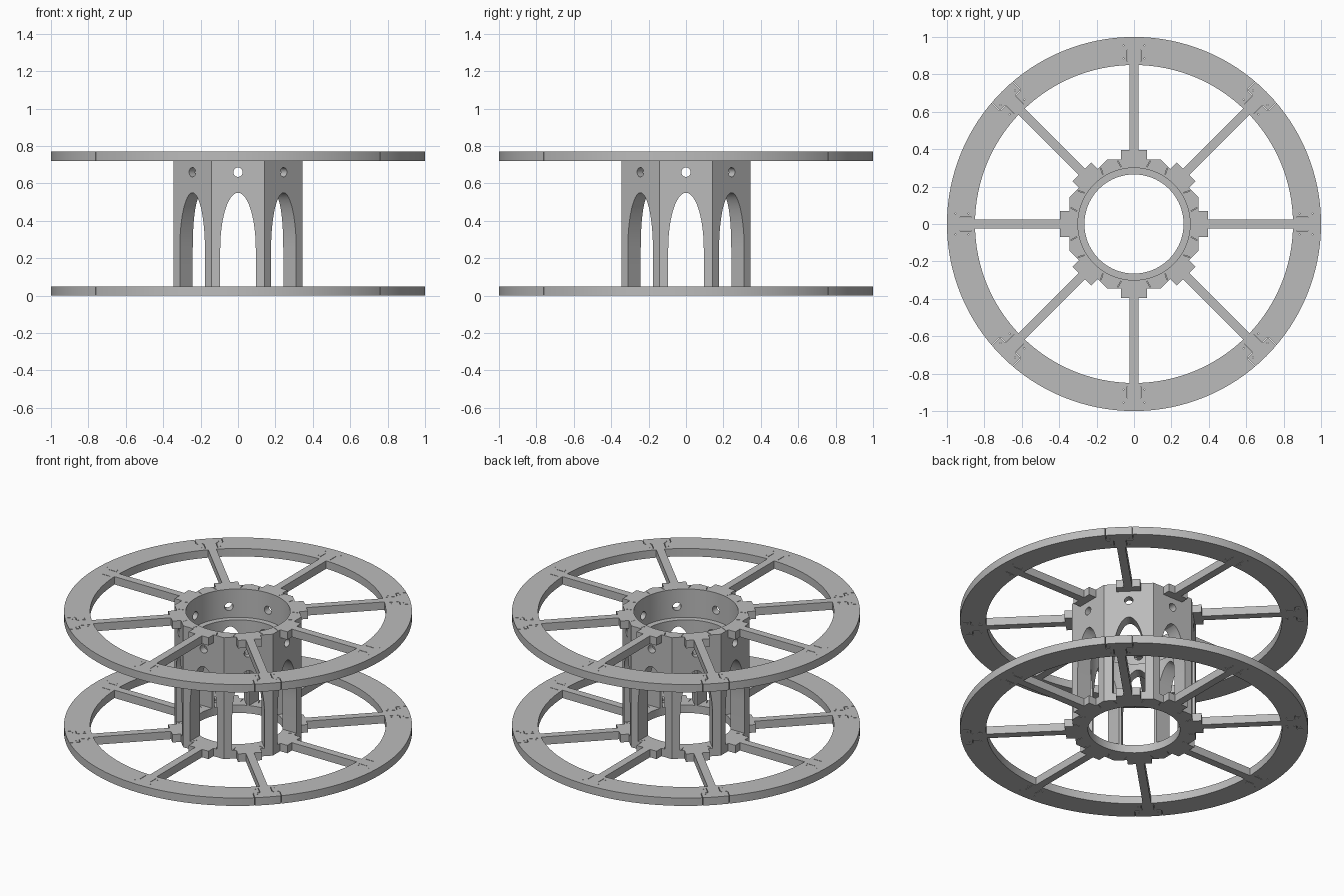
import bpy, bmesh, math
from mathutils import Matrix, Vector

if "Cube" in bpy.data.objects:
    bpy.data.objects.remove(bpy.data.objects["Cube"])

GREY = bpy.data.materials.new("plain grey")
GREY.use_nodes = True
COLOUR = (0.5, 0.5, 0.5, 1)
GREY.diffuse_color = COLOUR
GREY.node_tree.nodes["Principled BSDF"].inputs["Base Color"].default_value = COLOUR

THICK, HEIGHT = 0.05, 0.77      # wheel thickness, total height
APOTHEM, BORE, SEAT = 0.345, 0.265, 0.30
RIM_IN, RIM_OUT = 0.85, 1.0
SOCKET_END = 0.395
STEP = math.pi / 4


def turn(angle):
    return Matrix.Rotation(angle, 4, 'Z')


def box(bm, x0, x1, y0, y1, z0, z1, angle=0, tilt=0):
    """Box given by radial (x), sideways (y) and height limits, turned about z."""
    mid = Vector(((x0 + x1) / 2, (y0 + y1) / 2, (z0 + z1) / 2))
    size = Matrix.Diagonal((x1 - x0, y1 - y0, z1 - z0, 1))
    bmesh.ops.create_cube(bm, size=1, matrix=turn(angle) @ Matrix.Translation(mid) @ turn(tilt) @ size)


def prism(bm, radius, z0, z1, sides, centre=(0, 0), angle=0, spin=0):
    place = Matrix.Translation((centre[0], centre[1], (z0 + z1) / 2))
    bmesh.ops.create_cone(bm, cap_ends=True, segments=sides, radius1=radius, radius2=radius,
                          depth=z1 - z0, matrix=turn(angle) @ place @ turn(spin))


def octagon(bm, z0, z1):
    prism(bm, APOTHEM / math.cos(STEP / 2), z0, z1, 8, spin=STEP / 2)


def finish(name, bm):
    bmesh.ops.recalc_face_normals(bm, faces=bm.faces)
    mesh = bpy.data.meshes.new(name)
    bm.to_mesh(mesh)
    bm.free()
    mesh.materials.append(GREY)
    obj = bpy.data.objects.new(name, mesh)
    bpy.context.collection.objects.link(obj)
    return obj


def cut(obj, bm):
    """Subtract the cutter mesh from the object and discard the cutter."""
    cutter = finish("cutter", bm)
    cutter.hide_render = True
    mod = obj.modifiers.new("cut", 'BOOLEAN')
    mod.operation, mod.solver, mod.object = 'DIFFERENCE', 'EXACT', cutter
    bpy.context.view_layer.objects.active = obj
    bpy.ops.object.modifier_apply(modifier=mod.name)
    bpy.data.objects.remove(cutter)


def smooth(obj):
    bpy.ops.object.select_all(action='DESELECT')
    obj.select_set(True)
    bpy.context.view_layer.objects.active = obj
    bpy.ops.object.shade_smooth_by_angle(angle=math.radians(20))


def arch(bm, angle):
    """Tall arched window through one drum wall."""
    half, spring, top = 0.095, 0.25, 0.55
    pts = [(half, 0), (half, spring)]
    for i in range(1, 24):
        a = math.pi * i / 24
        pts.append((half * math.cos(a), spring + (top - spring) * math.sin(a)))
    pts += [(-half, spring), (-half, 0)]
    face = bm.faces.new([bm.verts.new(turn(angle) @ Vector((0.2, y, z))) for y, z in pts])
    ext = bmesh.ops.extrude_face_region(bm, geom=[face])
    verts = [g for g in ext["geom"] if isinstance(g, bmesh.types.BMVert)]
    bmesh.ops.translate(bm, verts=verts, vec=turn(angle) @ Vector((0.25, 0, 0)))


# Octagonal drum with round bore, wider seat at the top, arches and bolt holes
bm = bmesh.new()
octagon(bm, THICK, HEIGHT - THICK)
drum = finish("hub_drum", bm)
for radius, low in ((BORE, -0.1), (SEAT, 0.59)):
    bm = bmesh.new()
    prism(bm, radius, low, 1, 96)
    cut(drum, bm)
bm = bmesh.new()
for i in range(8):
    arch(bm, i * STEP)
    hole = turn(i * STEP) @ Matrix.Translation((0.33, 0, 0.66)) @ Matrix.Rotation(math.pi / 2, 4, 'Y')
    bmesh.ops.create_cone(bm, cap_ends=True, segments=24, radius1=0.025, radius2=0.025,
                          depth=0.2, matrix=hole)
cut(drum, bm)
smooth(drum)


def wheel(label, z0, bore):
    z1 = z0 + THICK
    low, high = z0 - 0.02, z1 + 0.02

    # Hub plate with fine joint slits beside each socket
    bm = bmesh.new()
    octagon(bm, z0, z1)
    plate = finish(label + "_hub_plate", bm)
    bm = bmesh.new()
    prism(bm, bore, low, high, 96)
    cut(plate, bm)
    bm = bmesh.new()
    for i in range(8):
        for s in (-1, 1):
            y = 0.078 * s
            box(bm, 0.304, 0.339, y - 0.0015, y + 0.0015, low, high, i * STEP, s * 0.5)
    cut(plate, bm)
    smooth(plate)

    # Sockets and spokes
    sockets, spokes = bmesh.new(), bmesh.new()
    for i in range(8):
        box(sockets, APOTHEM, SOCKET_END, -0.07, 0.07, z0, z1, i * STEP)
        box(spokes, SOCKET_END, RIM_IN + 0.002, -0.024, 0.024, z0, z1, i * STEP)
    finish(label + "_spoke_sockets", sockets)
    finish(label + "_spokes", spokes)

    # Rim
    bm = bmesh.new()
    prism(bm, RIM_OUT, z0, z1, 128)
    rim = finish(label + "_rim", bm)
    bm = bmesh.new()
    prism(bm, RIM_IN, low, high, 128)
    cut(rim, bm)

    # Joint slits and screw holes where the spokes meet the rim
    bm = bmesh.new()
    w = 0.0015
    for i in range(8):
        for s in (-1, 1):
            y = 0.036 * s
            box(bm, 0.87, 0.93, y - w, y + w, low, high, i * STEP)
            for x in (0.885, 0.955):
                prism(bm, 0.003, low, high, 8, (x, 0.055 * s), i * STEP)
            if i % 2:
                y = 0.078 * s
                box(bm, 0.94, 1.02, y - w, y + w, low, high, i * STEP)
                y = 0.057 * s
                box(bm, 0.935 - w, 0.935 + w, y - 0.018, y + 0.018, low, high, i * STEP)
    cut(rim, bm)
    smooth(rim)


wheel("lower", 0, BORE)
wheel("upper", HEIGHT - THICK, SEAT)
